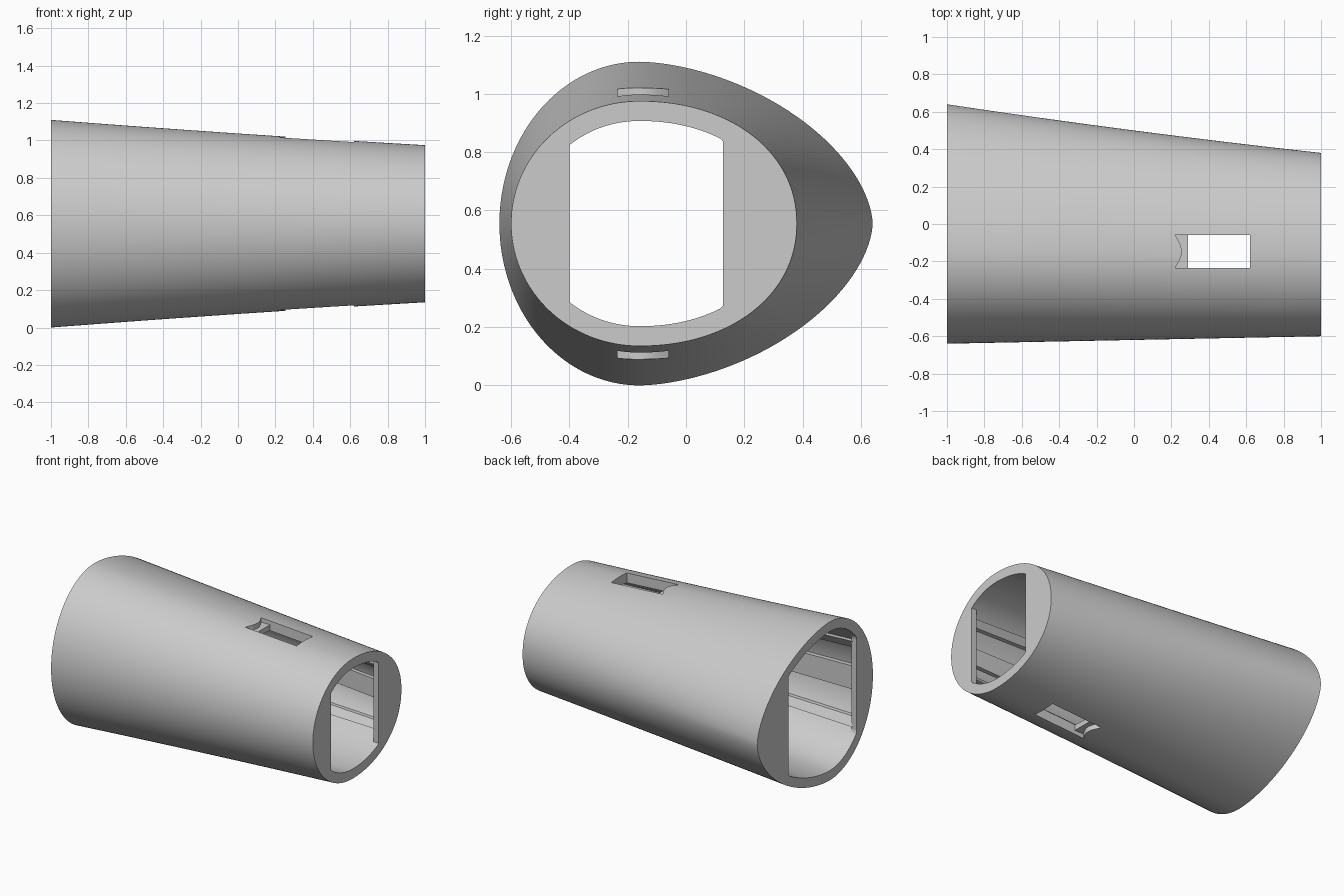
import bpy, bmesh, math

cube = bpy.data.objects.get("Cube")
if cube:
    bpy.data.objects.remove(cube, do_unlink=True)

CY, CZ = -0.16, 0.555      # axis of the egg section
WALL, LIP = 0.068, 0.04    # shell thickness, end plate thickness
SEGS = 144

grey = bpy.data.materials.new("light_grey")
grey.use_nodes = True
colour = (0.6, 0.6, 0.6, 1)
grey.diffuse_color = colour
grey.node_tree.nodes["Principled BSDF"].inputs["Base Color"].default_value = colour


def mix(a, b, x):
    """Blend from the wide end (x=-1) to the narrow end (x=1)."""
    return a + (b - a) * (x + 1) / 2


def egg_point(x, t, inset=0.0):
    c, s = math.cos(t), math.sin(t)
    sag = 0.01 * (1 - x * x)
    half_height = mix(0.555, 0.42, x) - sag / 2 - inset
    if c > 0:
        width, n = mix(0.80, 0.54, x) - sag - inset, mix(1.72, 2.1, x)
    else:
        width, n = mix(0.48, 0.44, x) - inset, 2.0
    y = CY + math.copysign(abs(c) ** (2 / n), c) * width
    z = CZ + math.copysign(abs(s) ** (2 / n), s) * half_height
    return x, y, z


def ring(bm, x, inset=0.0, window=False):
    verts = []
    for i in range(SEGS):
        _, y, z = egg_point(x, math.tau * i / SEGS, inset)
        if window:   # flat sides of the end opening
            y = min(max(y, mix(-0.46, -0.40, x)), mix(0.295, 0.127, x))
        verts.append(bm.verts.new((x, y, z)))
    return verts


def finish(bm, name):
    bmesh.ops.recalc_face_normals(bm, faces=bm.faces)
    mesh = bpy.data.meshes.new(name)
    bm.to_mesh(mesh)
    bm.free()
    mesh.materials.append(grey)
    obj = bpy.data.objects.new(name, mesh)
    bpy.context.collection.objects.link(obj)
    return obj


def prism(name, outline, z0, z1):
    """Upright prism over an outline in x and y."""
    bm = bmesh.new()
    face = bm.faces.new([bm.verts.new((x, y, z0)) for x, y in outline])
    out = bmesh.ops.extrude_face_region(bm, geom=[face])
    for v in out["geom"]:
        if isinstance(v, bmesh.types.BMVert):
            v.co.z = z1
    return finish(bm, name)


# Tapered shell with a flat-sided window plate at each end
bm = bmesh.new()
inner_end = 1 - LIP
steps = [i / 4 - 1 for i in range(9)]
rings = [ring(bm, x) for x in steps]
rings += [ring(bm, 1, WALL, True), ring(bm, inner_end, WALL, True)]
rings += [ring(bm, x * inner_end, WALL) for x in reversed(steps)]
rings += [ring(bm, -inner_end, WALL, True), ring(bm, -1, WALL, True)]
for a, b in zip(rings, rings[1:] + rings[:1]):
    for i in range(SEGS):
        j = (i + 1) % SEGS
        bm.faces.new((a[i], a[j], b[j], b[i]))
bmesh.ops.remove_doubles(bm, verts=bm.verts, dist=1e-5)
bmesh.ops.dissolve_degenerate(bm, edges=bm.edges, dist=1e-6)
shell = finish(bm, "tapered_shell")

# Latch slots through the top and bottom, each with a shallow notched recess
Y0, Y1 = -0.235, -0.06
slot = [(0.29, Y0), (0.62, Y0), (0.62, Y1), (0.29, Y1)]
notch = [(0.22 + 0.035 * math.sin(math.pi * k / 10), Y1 + (Y0 - Y1) * k / 10)
         for k in range(11)]
recess = notch + [(0.32, Y0), (0.32, Y1)]
cutters = [prism("slot_cutter", slot, -0.2, 1.3),
           prism("top_recess_cutter", recess, 0.985, 1.3),
           prism("bottom_recess_cutter", recess, -0.2, 2 * CZ - 0.985)]
bpy.context.view_layer.objects.active = shell
for cutter in cutters:
    cutter.hide_render = True
    mod = shell.modifiers.new(cutter.name, "BOOLEAN")
    mod.operation, mod.solver, mod.object = "DIFFERENCE", "EXACT", cutter
    bpy.ops.object.modifier_apply(modifier=mod.name)
    bpy.data.objects.remove(cutter, do_unlink=True)

# Long rails along the inside of the front and back walls
def rail(name, side, low, high):
    bm = bmesh.new()
    ends = []
    for x in (-0.97, 0.97):
        loop = []
        for v, depth in ((low, -0.01), (high, -0.01), (high, 0.03), (low, 0.03)):
            t = math.asin(v)
            _, y, z = egg_point(x, t if side > 0 else math.pi - t, WALL)
            loop.append(bm.verts.new((x, y - side * depth, z)))
        ends.append(loop)
        bm.faces.new(loop)
    for i in range(4):
        j = (i + 1) % 4
        bm.faces.new((ends[0][i], ends[0][j], ends[1][j], ends[1][i]))
    return finish(bm, name)


for label, side in (("front", -1), ("back", 1)):
    rail(label + "_middle_rail", side, -0.17, 0.17)
    rail(label + "_upper_rail", side, 0.5, 0.62)
    rail(label + "_lower_rail", side, -0.62, -0.5)

# Smooth the curved skin, keep the cut edges crisp
bpy.ops.object.select_all(action="DESELECT")
shell.select_set(True)
bpy.context.view_layer.objects.active = shell
bpy.ops.object.shade_smooth_by_angle(angle=math.radians(30))
